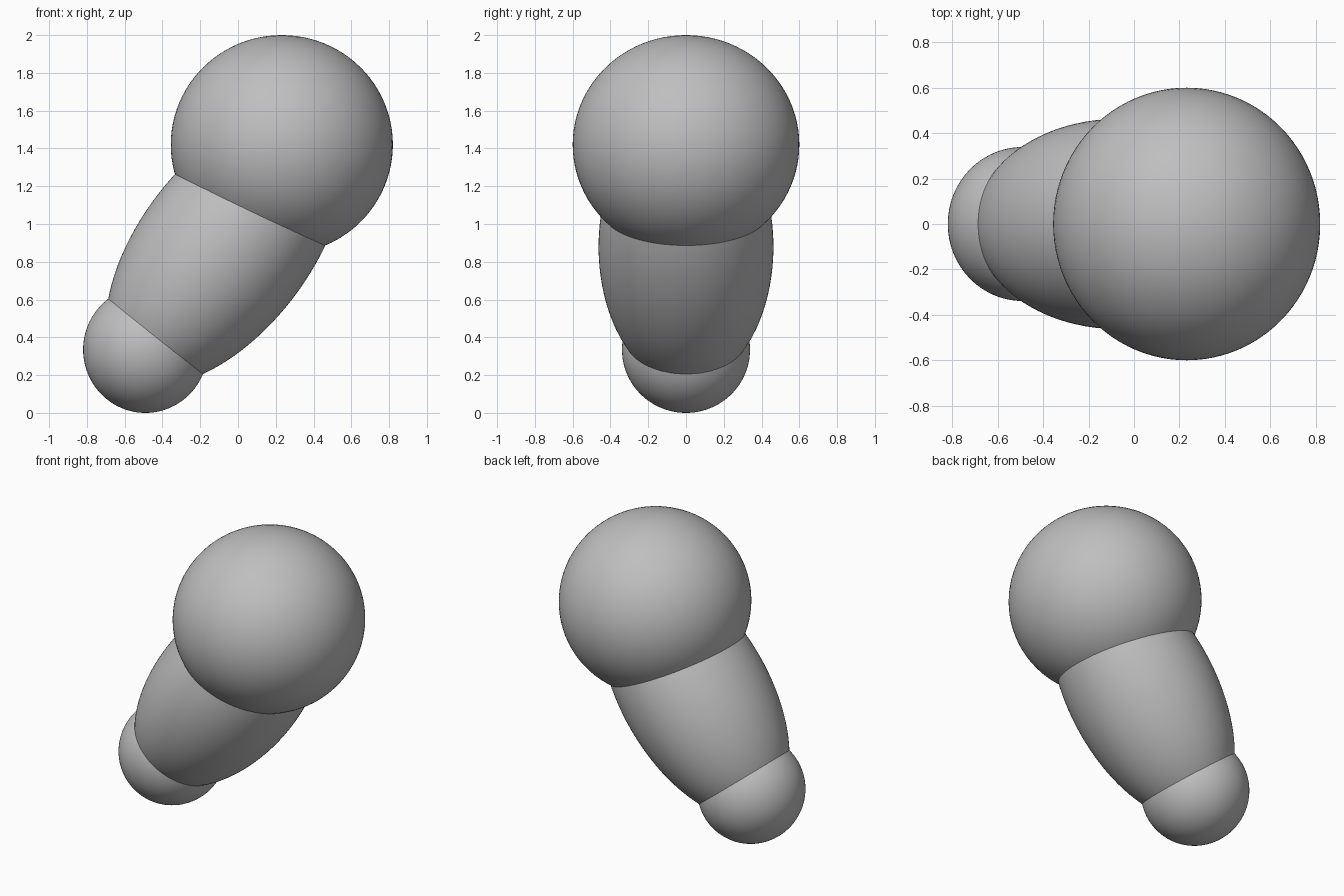
import bpy
import math

cube = bpy.data.objects.get("Cube")
if cube:
    bpy.data.objects.remove(cube, do_unlink=True)

# Single plain material
grey = bpy.data.materials.new("plain_grey")
grey.use_nodes = True
colour = (0.52, 0.52, 0.52, 1.0)
grey.diffuse_color = colour
grey.node_tree.nodes["Principled BSDF"].inputs["Base Color"].default_value = colour


def ellipsoid(name, centre, radii, lean=0.0):
    """Smooth ellipsoid whose long axis leans toward +x by the given degrees."""
    bpy.ops.mesh.primitive_uv_sphere_add(segments=96, ring_count=48, radius=1, location=centre)
    ob = bpy.context.object
    ob.name = name
    ob.scale = radii
    ob.rotation_euler = (0, math.radians(lean), 0)
    bpy.ops.object.shade_smooth()
    ob.data.materials.append(grey)
    return ob


# Large ball on top, leaning body, small ball at the foot
ellipsoid("large_ball", (0.232, 0, 1.42), (0.588, 0.6, 0.58))
ellipsoid("leaning_body", (-0.068, 0, 0.88), (0.451, 0.463, 0.853), 37.5)
ellipsoid("small_ball", (-0.49, 0, 0.335), (0.33, 0.339, 0.335))
